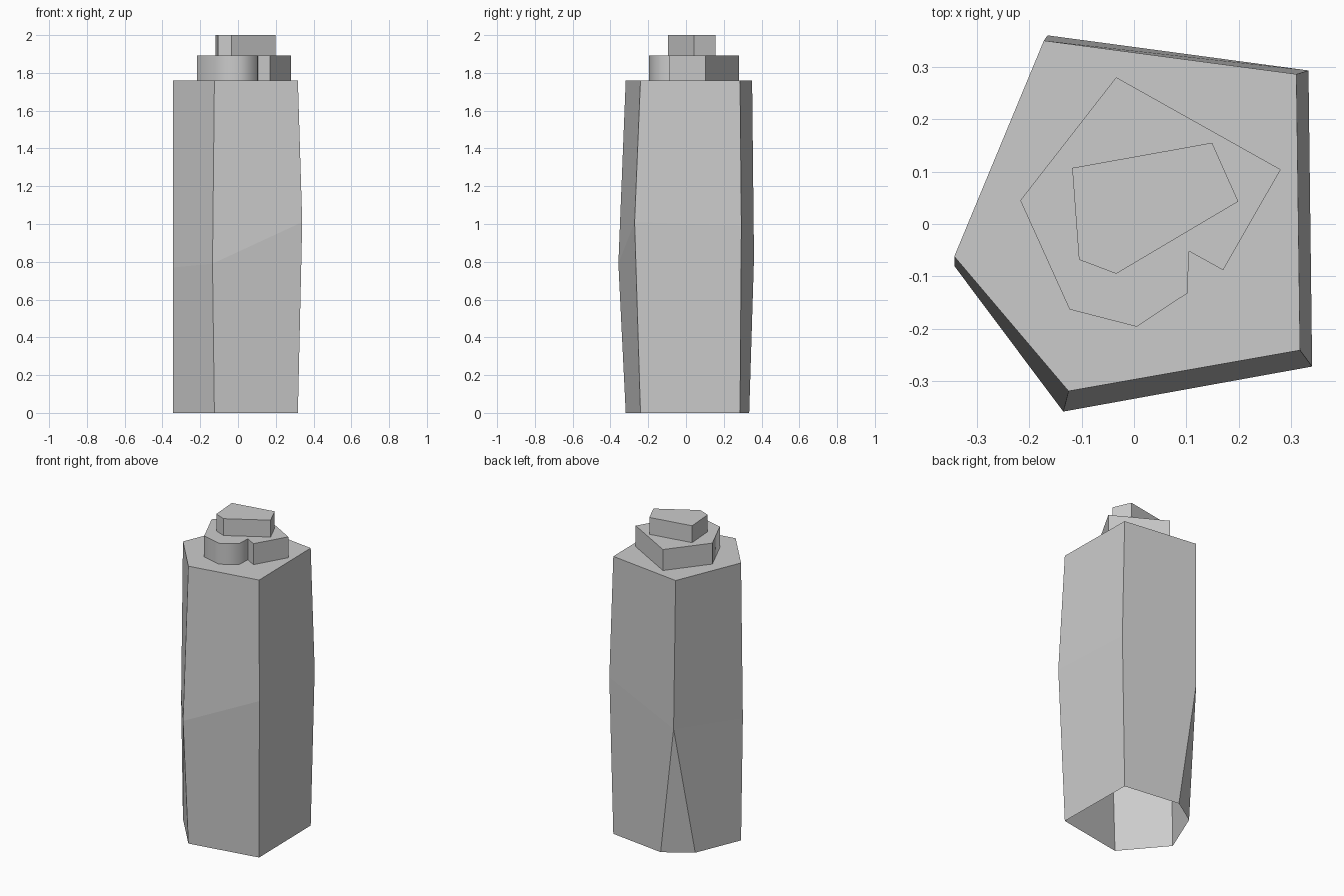
import bpy
import bmesh
import math
from mathutils import Vector

cube = bpy.data.objects.get("Cube")
if cube:
    bpy.data.objects.remove(cube, do_unlink=True)

stone = bpy.data.materials.new("stone grey")
stone.use_nodes = True
stone.diffuse_color = (0.6, 0.6, 0.6, 1)
stone.node_tree.nodes["Principled BSDF"].inputs["Base Color"].default_value = (0.6, 0.6, 0.6, 1)


def finish(bm, name):
    bmesh.ops.recalc_face_normals(bm, faces=bm.faces)
    mesh = bpy.data.meshes.new(name)
    bm.to_mesh(mesh)
    bm.free()
    mesh.materials.append(stone)
    obj = bpy.data.objects.new(name, mesh)
    bpy.context.collection.objects.link(obj)
    return obj


def slab(name, outline, low, high):
    """Extrude a flat outline between two heights."""
    bm = bmesh.new()
    base = bm.faces.new([bm.verts.new((x, y, low)) for x, y in outline])
    grown = bmesh.ops.extrude_face_region(bm, geom=[base], use_keep_orig=True)
    top = [v for v in grown["geom"] if isinstance(v, bmesh.types.BMVert)]
    bmesh.ops.translate(bm, verts=top, vec=(0, 0, high - low))
    return finish(bm, name)


# Five-sided shaft, bulging at the middle and open underneath
HEIGHT = 1.76
end = [(0.317, -0.241), (0.31, 0.286), (-0.172, 0.35), (-0.343, -0.062), (-0.125, -0.319)]
bulge = [(0.34, -0.272, 1.01), (0.333, 0.293, 0.99), (-0.165, 0.36, 0.82),
         (-0.343, -0.08, 0.77), (-0.135, -0.358, 0.79)]
CUT = 2  # corner that is chipped off at the foot

bm = bmesh.new()
upper = [bm.verts.new((x, y, HEIGHT)) for x, y in end]
middle = [bm.verts.new(p) for p in bulge]
foot = []
for i, p in enumerate(end):
    p = Vector((*p, 0))
    if i == CUT:
        before, after = Vector((*end[i - 1], 0)), Vector((*end[i + 1], 0))
        foot.append([bm.verts.new(p.lerp(before, 0.24)), bm.verts.new(p.lerp(after, 0.3))])
    else:
        foot.append([bm.verts.new(p)])
bm.faces.new(upper)
for i in range(len(end)):
    j = (i + 1) % len(end)
    bm.faces.new((middle[i], middle[j], upper[j], upper[i]))
    bm.faces.new((foot[i][-1], foot[j][0], middle[j], middle[i]))
bm.faces.new((foot[CUT][0], foot[CUT][1], middle[CUT]))
finish(bm, "shaft")

# Two stacked caps
lower_cap = slab("lower_cap", [(-0.217, 0.045), (-0.123, -0.163), (0.005, -0.196),
                               (0.102, -0.132), (0.105, -0.052), (0.17, -0.088),
                               (0.28, 0.104), (-0.034, 0.28)], HEIGHT, 1.893)
slab("upper_cap", [(-0.118, 0.107), (-0.105, -0.068), (-0.034, -0.095),
                   (0.199, 0.043), (0.149, 0.155)], 1.893, 2)

# Soften the shallow corners of the lower cap
bpy.ops.object.select_all(action="DESELECT")
lower_cap.select_set(True)
bpy.context.view_layer.objects.active = lower_cap
bpy.ops.object.shade_smooth_by_angle(angle=math.radians(60))
